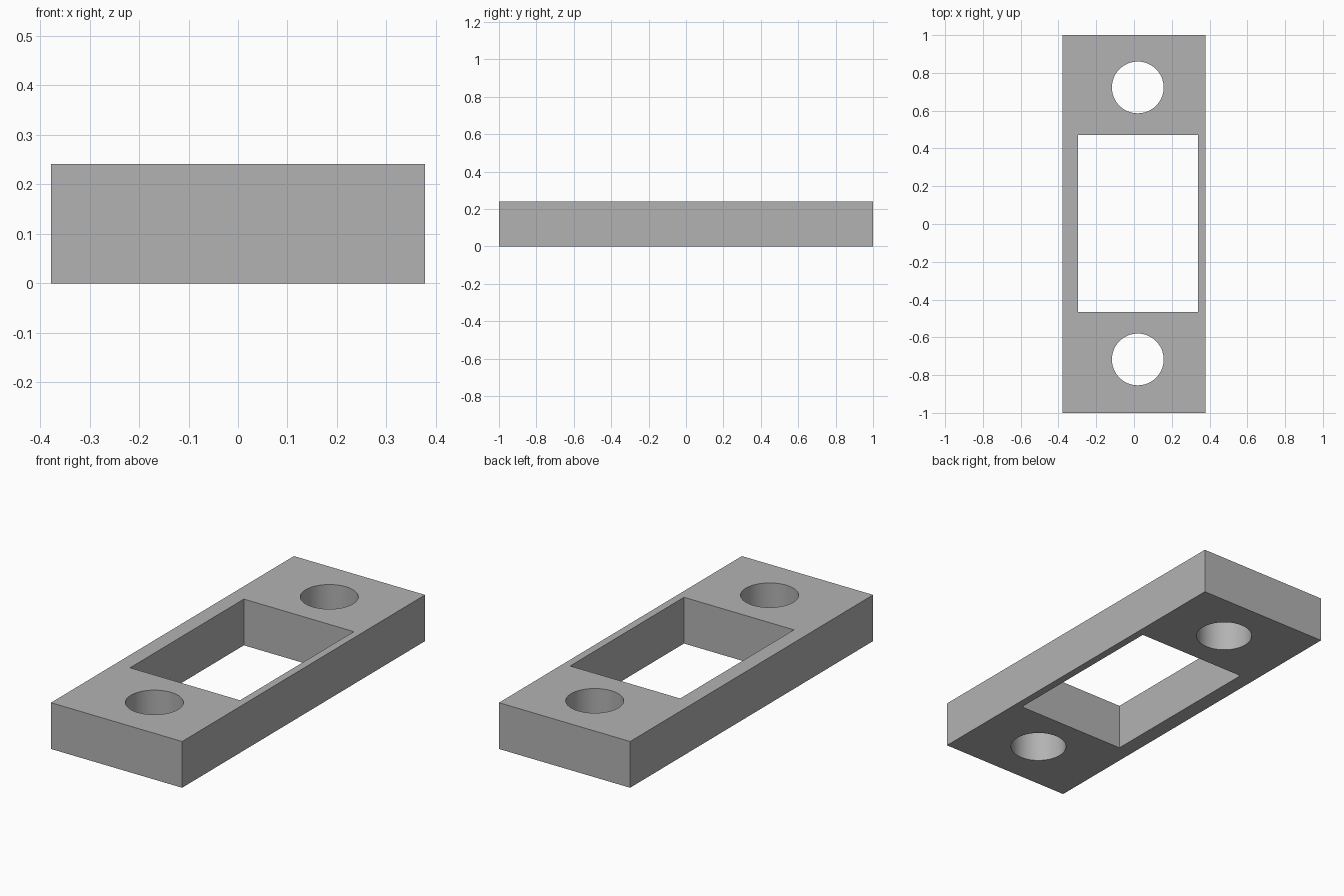
import bpy

cube = bpy.data.objects.get("Cube")
if cube:
    bpy.data.objects.remove(cube, do_unlink=True)

HEIGHT = 0.241

# Single flat grey
grey = bpy.data.materials.new("plain_grey")
grey.use_nodes = True
colour = (0.45, 0.45, 0.45, 1)
grey.diffuse_color = colour
grey.node_tree.nodes["Principled BSDF"].inputs["Base Color"].default_value = colour


def block(name, x0, x1, y0, y1, z0, z1):
    bpy.ops.mesh.primitive_cube_add(
        size=1, location=((x0 + x1) / 2, (y0 + y1) / 2, (z0 + z1) / 2))
    ob = bpy.context.object
    ob.name = name
    ob.scale = (x1 - x0, y1 - y0, z1 - z0)
    bpy.ops.object.transform_apply(location=True, rotation=False, scale=True)
    ob.data.materials.append(grey)
    return ob


def drill(name, x, y, radius):
    bpy.ops.mesh.primitive_cylinder_add(
        vertices=64, radius=radius, depth=1, location=(x, y, HEIGHT / 2))
    ob = bpy.context.object
    ob.name = name
    ob.data.materials.append(grey)
    return ob


# Rectangular plate
plate = block("mounting_plate", -0.378, 0.378, -1, 1, 0, HEIGHT)

# Central window and two round screw holes, slightly off centre
cutters = [
    block("window_cutter", -0.296, 0.338, -0.466, 0.471, -0.3, 0.6),
    drill("front_hole_cutter", 0.02, -0.717, 0.137),
    drill("back_hole_cutter", 0.02, 0.723, 0.137),
]
for cutter in cutters:
    cutter.hide_render = True
    cut = plate.modifiers.new(cutter.name, "BOOLEAN")
    cut.operation = "DIFFERENCE"
    cut.solver = "EXACT"
    cut.object = cutter

# Bake the cuts and drop the cutters
bpy.ops.object.select_all(action="DESELECT")
plate.select_set(True)
bpy.context.view_layer.objects.active = plate
for cutter in cutters:
    bpy.ops.object.modifier_apply(modifier=cutter.name)
    bpy.data.objects.remove(cutter, do_unlink=True)

# Smooth hole walls, crisp edges
bpy.ops.object.shade_smooth_by_angle()
